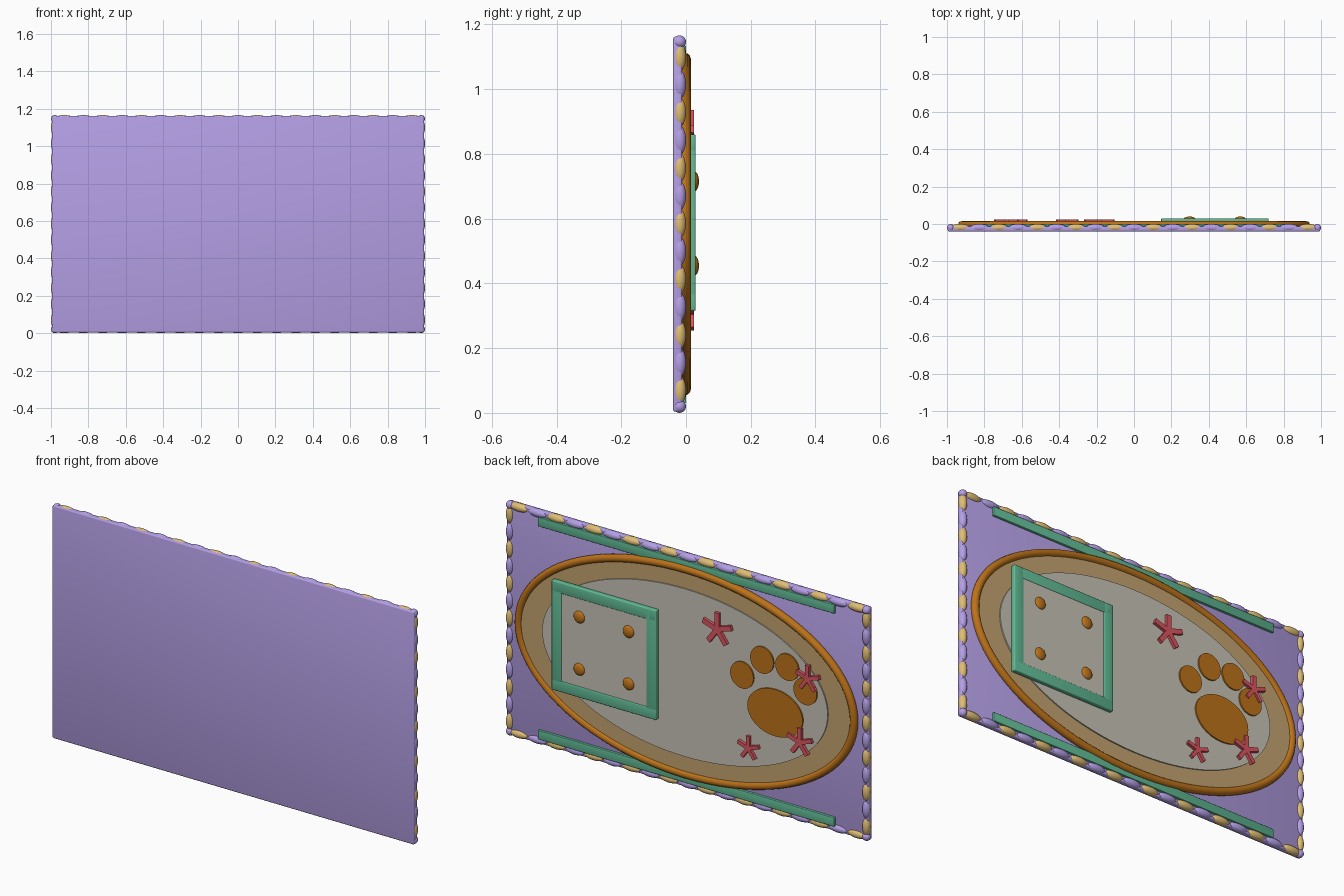
import bpy, bmesh, math
from mathutils import Matrix, Vector

if "Cube" in bpy.data.objects:
    bpy.data.objects.remove(bpy.data.objects["Cube"])

def mat(name, c):
    m = bpy.data.materials.new(name)
    m.diffuse_color = (*c, 1)
    m.use_nodes = True
    m.node_tree.nodes["Principled BSDF"].inputs["Base Color"].default_value = m.diffuse_color
    return m

LAV = mat("lavender", (0.46, 0.35, 0.79))
GREEN = mat("mint", (0.12, 0.49, 0.30))
ORANGE = mat("amber", (0.50, 0.17, 0.01))
TAN = mat("tan", (0.55, 0.37, 0.16))
GOLD = mat("gold", (0.74, 0.51, 0.18))
GREY = mat("warm_grey", (0.58, 0.55, 0.48))
RED = mat("coral", (0.72, 0.09, 0.12))
MID = 0.583  # height of the panel centre

def finish(name, bm, m, smooth=True):
    bmesh.ops.recalc_face_normals(bm, faces=bm.faces)
    me = bpy.data.meshes.new(name)
    bm.to_mesh(me)
    bm.free()
    me.materials.append(m)
    ob = bpy.data.objects.new(name, me)
    bpy.context.collection.objects.link(ob)
    if smooth:
        bpy.ops.object.select_all(action='DESELECT')
        ob.select_set(True)
        bpy.context.view_layer.objects.active = ob
        bpy.ops.object.shade_smooth_by_angle(angle=math.radians(40))
    return ob

def box(name, x, y, z, m, bevel=0.0):
    """Box from (min, max) ranges."""
    bm = bmesh.new()
    size = [b - a for a, b in (x, y, z)]
    mid = [(a + b) / 2 for a, b in (x, y, z)]
    bmesh.ops.create_cube(bm, size=1, matrix=Matrix.Translation(mid) @ Matrix.Diagonal((*size, 1)))
    if bevel:
        bmesh.ops.bevel(bm, geom=bm.edges[:], offset=bevel, segments=3, profile=0.5, affect='EDGES')
    return finish(name, bm, m)

def disc(name, x, z, rx, rz, y0, y1, m, seg=64):
    """Flat elliptical plate lying in the panel plane."""
    bm = bmesh.new()
    M = (Matrix.Translation((x, (y0 + y1) / 2, z)) @ Matrix.Diagonal((rx, 1, rz, 1))
         @ Matrix.Rotation(math.pi / 2, 4, 'X'))
    bmesh.ops.create_cone(bm, cap_ends=True, segments=seg, radius1=1, radius2=1, depth=y1 - y0, matrix=M)
    return finish(name, bm, m)

def ellipsoid(name, c, r, m):
    bm = bmesh.new()
    bmesh.ops.create_uvsphere(bm, u_segments=20, v_segments=12, radius=1,
                              matrix=Matrix.Translation(c) @ Matrix.Diagonal((*r, 1)))
    return finish(name, bm, m)

# Backing board
box("board", (-0.995, 0.995), (-0.04, -0.012), (0.004, 1.162), LAV, 0.007)

# Beaded border, alternating gold and lavender
R = 0.02
for i in range(19):
    for side, z in (("top", 1.146), ("bottom", R)):
        ellipsoid(f"bead_{side}_{i}", (-0.93 + i * 1.86 / 18, -0.02, z), (0.054, R, R),
                  LAV if i % 2 else GOLD)
for i in range(13):
    for side, x in (("right", 0.98), ("left", -0.98)):
        ellipsoid(f"bead_{side}_{i}", (x, -0.02, 0.07 + i * 1.03 / 12), (R, R, 0.045),
                  LAV if i % 2 else GOLD)
for x in (-0.98, 0.98):
    for z in (R, 1.146):
        ellipsoid("corner_bead", (x, -0.02, z), (R, R, R), LAV)

# Long strips above and below the oval
box("top_strip", (-0.815, 0.815), (-0.02, 0.0), (1.09, 1.135), GREEN, 0.003)
box("bottom_strip", (-0.815, 0.815), (-0.02, 0.0), (0.031, 0.076), GREEN, 0.003)

# Oval plate, inner face and rounded rim
disc("oval_plate", 0, MID, 0.925, 0.515, -0.02, 0.003, TAN, 96)
disc("oval_face", 0, MID, 0.785, 0.417, -0.01, 0.009, GREY, 96)
bm = bmesh.new()
N, K, T = 96, 12, 0.019
rings = []
for i in range(N):
    a = 2 * math.pi * i / N
    p = Vector((0.922 * math.cos(a), -0.004, MID + 0.510 * math.sin(a)))
    n = Vector((0.510 * math.cos(a), 0, 0.922 * math.sin(a))).normalized()
    rings.append([bm.verts.new(p + n * T * math.cos(b) + Vector((0, T * math.sin(b), 0)))
                  for b in (2 * math.pi * k / K for k in range(K))])
for i in range(N):
    for k in range(K):
        r, s = rings[i], rings[(i + 1) % N]
        bm.faces.new((r[k], r[(k + 1) % K], s[(k + 1) % K], s[k]))
finish("oval_rim", bm, ORANGE)

# Square plaque: four frame bars, inner panel and four studs
X0, X1, Z0, Z1, B = 0.145, 0.72, 0.315, 0.86, 0.055
Y = (0.005, 0.03)
for name, xr, zr in (("frame_bottom", (X0, X1), (Z0, Z0 + B)), ("frame_top", (X0, X1), (Z1 - B, Z1)),
                     ("frame_left", (X0, X0 + B), (Z0, Z1)), ("frame_right", (X1 - B, X1), (Z0, Z1))):
    box(name, xr, Y, zr, GREEN, 0.005)
box("plaque_panel", (X0 + 0.03, X1 - 0.03), (0.005, 0.027), (Z0 + 0.03, Z1 - 0.03), GREY)
for x in (0.297, 0.568):
    for z in (0.455, 0.715):
        ellipsoid("stud", (x, 0.027, z), (0.03, 0.013, 0.03), ORANGE)

# Paw print
disc("paw_pad", -0.50, 0.52, 0.152, 0.116, 0.0, 0.016, ORANGE)
for x, z in ((-0.318, 0.659), (-0.428, 0.763), (-0.566, 0.764), (-0.666, 0.67)):
    disc("paw_toe", x, z, 0.064, 0.066, 0.0, 0.016, ORANGE, 48)

# Small five-petal flowers
for n, (x, z, r) in enumerate(((-0.185, 0.853, 0.082), (-0.682, 0.74, 0.066),
                               (-0.638, 0.413, 0.07), (-0.356, 0.308, 0.06))):
    bm = bmesh.new()
    for k in range(5):
        M = (Matrix.Translation((x, 0.015, z)) @ Matrix.Rotation(2 * math.pi * k / 5, 4, 'Y')
             @ Matrix.Translation((0, 0, r / 2)) @ Matrix.Diagonal((0.3 * r, 0.018, r, 1)))
        bmesh.ops.create_cube(bm, size=1, matrix=M)
    finish(f"flower_{n}", bm, RED)
